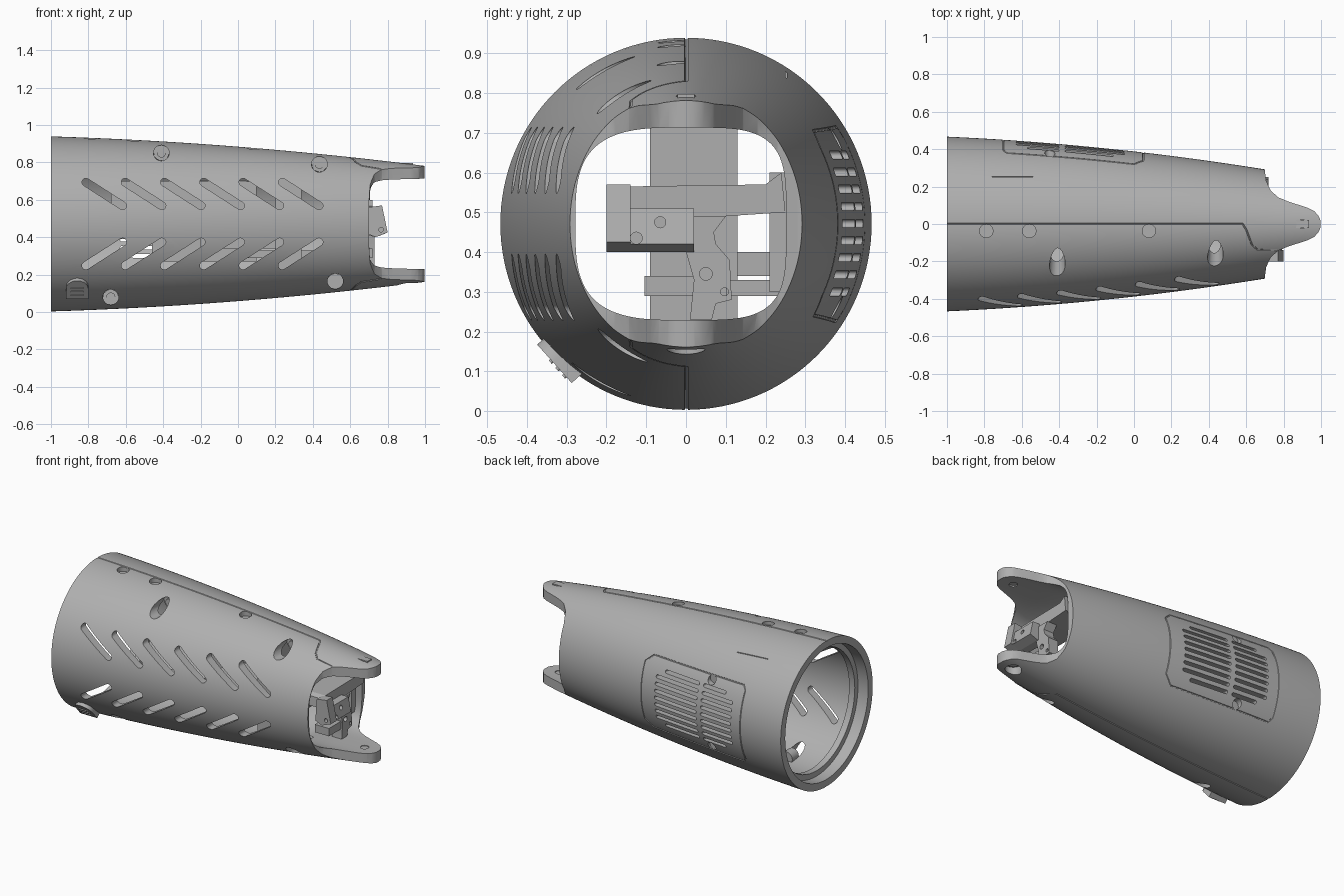
import bpy, bmesh, math
from mathutils import Vector, Matrix

cube = bpy.data.objects.get("Cube")
if cube:
    bpy.data.objects.remove(cube, do_unlink=True)

grey = bpy.data.materials.new("mid grey")
grey.use_nodes = True
COL = (0.43, 0.43, 0.43, 1)
grey.diffuse_color = COL
grey.node_tree.nodes["Principled BSDF"].inputs["Base Color"].default_value = COL

ZC = 0.471


# Outer half-width, half-height and surface of the tapered sleeve
def ry(x):
    return 0.388 - 0.1132 * x - 0.0342 * x * x


def rz(x):
    return 0.413 - 0.079 * x - 0.024 * x * x


def side_y(x, z):
    return ry(x) * math.sqrt(max(0, 1 - ((z - ZC) / rz(x)) ** 2))


def top_h(x, y):
    return rz(x) * math.sqrt(max(0, 1 - (y / ry(x)) ** 2))


def make(name, bm):
    bmesh.ops.recalc_face_normals(bm, faces=bm.faces[:])
    me = bpy.data.meshes.new(name)
    bm.to_mesh(me)
    bm.free()
    me.materials.append(grey)
    ob = bpy.data.objects.new(name, me)
    bpy.context.scene.collection.objects.link(ob)
    return ob


def loft(name, xs, section, n=128):
    bm = bmesh.new()
    rings = [[bm.verts.new((x, *section(x, 2 * math.pi * i / n))) for i in range(n)] for x in xs]
    for a, b in zip(rings, rings[1:]):
        for i in range(n):
            bm.faces.new((a[i], a[(i + 1) % n], b[(i + 1) % n], b[i]))
    bm.faces.new(rings[0])
    bm.faces.new(rings[-1])
    return make(name, bm)


# Extrude a flat outline along an axis; outline order is xz for y, xy for z, yz for x
def prism(name, pts, axis, lo, hi):
    place = {"x": lambda a, b, t: (t, a, b), "y": lambda a, b, t: (a, t, b), "z": lambda a, b, t: (a, b, t)}[axis]
    bm = bmesh.new()
    low = [bm.verts.new(place(a, b, lo)) for a, b in pts]
    high = [bm.verts.new(place(a, b, hi)) for a, b in pts]
    bm.faces.new(low)
    bm.faces.new(high)
    for i in range(len(pts)):
        j = (i + 1) % len(pts)
        bm.faces.new((low[i], low[j], high[j], high[i]))
    return make(name, bm)


def capsule(cx, cy, length, width, angle=0, n=10):
    r, h, out = width / 2, (length - width) / 2, []
    ca, sa = math.cos(angle), math.sin(angle)
    for s in (1, -1):
        for i in range(n + 1 if h > 0 else n):
            t = math.pi * (i / n - 0.5) + (0 if s > 0 else math.pi)
            u, v = s * h + r * math.cos(t), r * math.sin(t)
            out.append((cx + u * ca - v * sa, cy + u * sa + v * ca))
    return out


def disc(cx, cy, r):
    return capsule(cx, cy, 2 * r, 2 * r)


def box(name, x, y, z):
    return prism(name, [(x[0], y[0]), (x[1], y[0]), (x[1], y[1]), (x[0], y[1])], "z", *z)


# Subtract a group of cutters at once, then drop them
def cut(ob, cutters):
    bm = bmesh.new()
    for c in cutters:
        bm.from_mesh(c.data)
        bpy.data.objects.remove(c, do_unlink=True)
    tool = make("cutter", bm)
    tool.hide_render = True
    mod = ob.modifiers.new("cut", "BOOLEAN")
    mod.operation, mod.solver, mod.object = "DIFFERENCE", "EXACT", tool
    dg = bpy.context.evaluated_depsgraph_get()
    me = bpy.data.meshes.new_from_object(ob.evaluated_get(dg))
    ob.modifiers.clear()
    ob.data = me
    bpy.data.objects.remove(tool, do_unlink=True)


# Thin round cutter that follows points laid on the surface
def groove(pts, surface, closed=False):
    ends = pts[1:] + pts[:1] if closed else pts[1:]
    path = []
    for a, b in zip(pts, ends):
        path += [Vector(a).lerp(Vector(b), k / 12) for k in range(12)]
    if not closed:
        path.append(Vector(pts[-1]))
    cu = bpy.data.curves.new("groove", "CURVE")
    cu.dimensions, cu.bevel_depth, cu.bevel_resolution, cu.use_fill_caps = "3D", 0.0045, 1, True
    sp = cu.splines.new("POLY")
    sp.points.add(len(path) - 1)
    for p, q in zip(sp.points, path):
        p.co = (*surface(*q), 1)
    sp.use_cyclic_u = closed
    ob = bpy.data.objects.new("groove", cu)
    bpy.context.scene.collection.objects.link(ob)
    me = bpy.data.meshes.new_from_object(ob.evaluated_get(bpy.context.evaluated_depsgraph_get()))
    bpy.data.objects.remove(ob, do_unlink=True)
    bm = bmesh.new()
    bm.from_mesh(me)
    bmesh.ops.remove_doubles(bm, verts=bm.verts[:], dist=1e-5)
    return make("groove", bm)


# Hollow section: round at the wide end, squarer at the mouth
def cavity(x, t):
    k = min(1, max(0, (x - 0.35) / 0.33))
    k = k * k * (3 - 2 * k)
    xe = min(x, 0.7)
    c, s = math.cos(t), math.sin(t)
    wall = 0.046 - 0.004 * k
    w = ry(xe) - (wall if c > 0 else wall - 0.026 * k)
    h = (rz(xe) - wall) * (1 - k) + 0.242 * k
    p = 2 / (2 + (2 if c > 0 else 1.3) * k)
    return (math.copysign(abs(c) ** p, c) * w, ZC + math.copysign(abs(s) ** p, s) * h)


# Sleeve with two pivot ears
sleeve = loft("sleeve", [-1 + i / 12 for i in range(25)],
              lambda x, t: (ry(x) * math.cos(t), ZC + rz(x) * math.sin(t)))
cut(sleeve, [loft("hollow", [-1.03 + i * 0.055 for i in range(40)], cavity)])
ear = [(.7, .6), (.7, .28), (.707, .23), (.73, .18), (.77, .143), (.82, .122), (.93, .086),
       (.965, .068), (.987, .042), (.997, .02)]
outline = ear + [(x, -y) for x, y in reversed(ear)] + [(1.1, -.6), (1.1, .6)]
cut(sleeve, [prism("trim", outline, "z", -.2, 1.2)])

# Slanted window slots, grille slots, screw pockets and pivot holes
SCREWS = [(-.41, .85), (.435, .79), (-.68, .08), (.52, .165)]
floors = [-side_y(x, ZC + abs(z - ZC) + .042) + .02 for x, z in SCREWS]
tools = []
for i in range(6):
    for s in (1, -1):
        tools.append(prism("slot", capsule(-.715 + .21 * i, ZC + s * .16, .275, .042, -s * .57), "y", -.6, -.06))
for i in range(9):
    z = .3 + .043 * i
    trim = .06 if i in (0, 8) else 0
    tools.append(prism("vent", capsule(-.515 + trim / 2, z, .23 - trim, .02), "y", .1, .6))
    tools.append(prism("vent", capsule(-.21 - trim / 2, z, .32 - trim, .02), "y", .1, .6))
for (x, z), f in zip(SCREWS, floors):
    tools.append(prism("pocket", disc(x, z, .042), "y", -.6, f))
for x, z in ((-.45, .685), (-.45, .26)):
    tools.append(prism("pocket", disc(x, z, .028), "y", side_y(x, z) - .022, .6))
tools.append(prism("pivot", disc(.9, 0, .025), "z", -.1, 1))
tools.append(box("side_slit", (-.76, -.54), (.25, .254), (.7, 1)))
cut(sleeve, tools)

# Notches beside the top seam and the lower pivot counterbore
notch = [prism("notch", disc(x, -.037, .036), "z", ZC + rz(x) - .028, 1) for x in (-.79, -.56, .08)]
cut(sleeve, notch + [prism("bore", disc(.9, 0, .048), "z", 0, .195)])

# Seams and access panel outline
seam = [(-1.02, .001), (-.5, .001), (.1, .001), (.58, .001), (.6, -.03), (.63, -.11), (.66, -.138), (.765, -.14)]
panel = [(-.7, .25), (-.7, .69), (-.68, .715), (0, .705), (.05, .66), (.05, .29), (0, .24), (-.68, .225)]
for cutter in (groove(seam, lambda x, y: (x, y, ZC + top_h(x, y))),
               groove(seam, lambda x, y: (x, y, ZC - top_h(x, y))),
               groove(panel, lambda x, z: (x, side_y(x, z), z), True)):
    cut(sleeve, [cutter])

# Screw seats with a raised head
for i, ((x, z), f) in enumerate(zip(SCREWS, floors)):
    prism(f"screw_seat_{i}", disc(x, z, .041), "y", f + .004, f + .07)
    prism(f"screw_head_{i}", disc(x, z, .024), "y", f - .008, f + .01)
box("pivot_pin", (.865, .935), (-.022, .022), (.72, .797))
prism("lower_pivot_screw", disc(.9, 0, .03), "z", .185, .225)

# Arched latch button on the lower front
latch = [prism("latch_plate", [(-.06, -.05), (.06, -.05)] + capsule(0, .02, .12, .12)[5:15], "z", -.03, .008)]
latch += [prism(f"latch_ridge_{i}", capsule(0, -.025 + i * .025, .07, .012), "z", 0, .013) for i in range(3)]
for ob in latch:
    ob.matrix_world = Matrix.Translation((-.86, -.315, .113)) @ Matrix.Rotation(math.radians(132), 4, "X")

# Inner stop ring behind the wide end
ring = loft("stop_ring", [-.93, -.89], lambda x, t: (.43 * math.cos(t), ZC + .43 * math.sin(t)))
cut(ring, [prism("hole", [(.385 * math.cos(i * math.pi / 32), ZC + .385 * math.sin(i * math.pi / 32))
                          for i in range(64)], "x", -1, -.8),
           box("gap", (-1, -.8), (.395, .5), (.3, .64))])

# Inner column, shelves, vent backing and rear bracket
box("inner_column", (.2, .34), (-.09, .13), (.165, .775))
box("inner_shelf", (-.2, .3), (-.06, .25), (.34, .4))
box("inner_ledge", (0, .4), (.1, .24), (.29, .33))
box("vent_backing", (-.68, .1), (.262, .275), (.39, .7))
box("lower_backing", (-.46, .1), (.262, .275), (.27, .39))
bracket = box("rear_bracket", (-.76, -.6), (.13, .25), (.12, .22))
cut(bracket, [prism("hole", disc(-.68, .17, .022), "y", 0, .4)])

# Linkage in the mouth
prism("link_plate", [(-.17, .49), (-.165, .55), (-.14, .565), (.2, .57), (.24, .6), (.25, .5), (.1, .49)],
      "x", .5, .72)
block = prism("link_block", [(.66, .42), (.735, .40), (.79, .42), (.77, .51), (.66, .51)], "y", -.14, .02)
cut(block, [prism("hole", disc(-.125, .435, .015), "x", .73, .9), prism("hole", disc(-.065, .475, .014), "x", .73, .9)])
cheek = prism("link_cheek", [(.69, .42), (.735, .40), (.80, .425), (.77, .57), (.7, .56)], "y", -.2, -.14)
cut(cheek, [prism("hole", disc(.765, .44, .012), "y", -.3, 0)])
lever = prism("lever", [(0, .49), (.1, .49), (.07, .45), (.075, .42), (.11, .38), (.115, .28),
                        (.075, .27), (.065, .23), (.01, .23), (.02, .33), (0, .4)], "x", .66, .73)
cut(lever, [prism("hole", disc(.05, .345, .016), "x", .5, .9), prism("hole", disc(.097, .3, .01), "x", .5, .9)])
box("lever_foot", (.62, .72), (-.105, .03), (.29, .34))
post = box("rear_post", (.5, .66), (.21, .25), (.3, .6))
cut(post, [prism("hole", disc(.58, .42, .03), "y", .1, .3)])

# Crisp edges with smooth curved surfaces
for ob in bpy.context.scene.objects:
    ob.select_set(ob.type == "MESH")
bpy.context.view_layer.objects.active = sleeve
bpy.ops.object.shade_smooth_by_angle(angle=math.radians(30))
